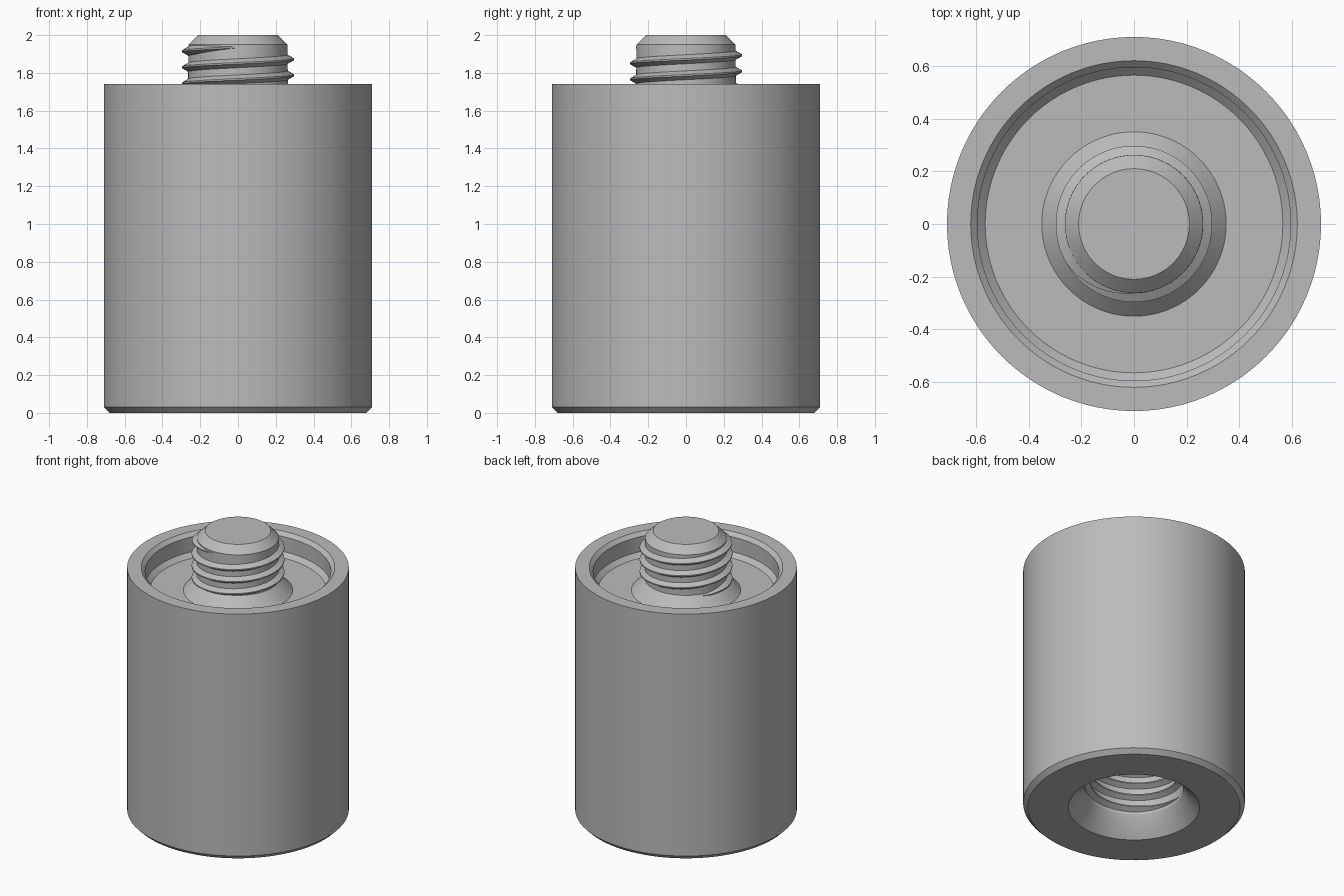
import bpy, bmesh, math

cube = bpy.data.objects.get("Cube")
if cube:
    bpy.data.objects.remove(cube, do_unlink=True)

SEGMENTS = 96
PITCH = 0.085

metal = bpy.data.materials.new("plain grey metal")
metal.use_nodes = True
GREY = (0.5, 0.5, 0.5, 1)
metal.diffuse_color = GREY
metal.node_tree.nodes["Principled BSDF"].inputs["Base Color"].default_value = GREY


def finish(name, bm):
    """Turn a bmesh into a smooth-shaded object with sharp edges kept."""
    mesh = bpy.data.meshes.new(name)
    bm.to_mesh(mesh)
    bm.free()
    mesh.materials.append(metal)
    obj = bpy.data.objects.new(name, mesh)
    bpy.context.collection.objects.link(obj)
    bpy.ops.object.select_all(action='DESELECT')
    obj.select_set(True)
    bpy.context.view_layer.objects.active = obj
    bpy.ops.object.shade_smooth_by_angle(angle=math.radians(25))
    return obj


def lathe(name, profile):
    """Spin an (r, z) profile, listed with its outside on the right."""
    bm = bmesh.new()
    rings = []
    for r, z in profile:
        count = SEGMENTS if r > 0 else 1
        rings.append([bm.verts.new((r * math.cos(math.tau * i / SEGMENTS),
                                    r * math.sin(math.tau * i / SEGMENTS), z))
                      for i in range(count)])
    for low, high in zip(rings, rings[1:]):
        for i in range(SEGMENTS):
            j = (i + 1) % SEGMENTS
            corners = [low[i % len(low)], low[j % len(low)],
                       high[j % len(high)], high[i % len(high)]]
            bm.faces.new(list(dict.fromkeys(corners)))
    return finish(name, bm)


def thread(name, root, crest, z_top, turns, top_angle):
    """Sweep a trapezoid ridge down a right-handed helix, fading at its ends."""
    bm = bmesh.new()
    steps = int(turns * SEGMENTS)
    fade = SEGMENTS / 6
    sections = []
    for i in range(steps + 1):
        a = top_angle - math.tau * i / SEGMENTS
        z = z_top - PITCH * i / SEGMENTS
        k = max(0.04, min(1, i / fade, (steps - i) / fade))
        tip = root + (crest - root) * k
        inner = root - math.copysign(0.006, crest - root)
        half = 0.005 + 0.023 * k
        section = [(inner, -half), (tip, -0.004), (tip, 0.004), (inner, half)]
        sections.append([bm.verts.new((r * math.cos(a), r * math.sin(a), z + dz))
                         for r, dz in section])
    for s, t in zip(sections, sections[1:]):
        for i in range(4):
            j = (i + 1) % 4
            bm.faces.new((s[i], s[j], t[j], t[i]))
    bm.faces.new(sections[0])
    bm.faces.new(sections[-1][::-1])
    bmesh.ops.recalc_face_normals(bm, faces=bm.faces)
    return finish(name, bm)


# Cylinder with a blind socket below and a chamfered recess on top
lathe("body", [(0, 0.56), (0.315, 0.56), (0.315, 0.13), (0.35, 0.07), (0.42, 0),
               (0.68, 0), (0.71, 0.03), (0.71, 1.74), (0.62, 1.74),
               (0.595, 1.715), (0.595, 1.61), (0.565, 1.58), (0.35, 1.58)])

# Stud with a flared foot and chamfered tip
lathe("stud", [(0.35, 1.58), (0.265, 1.665), (0.262, 1.95), (0.21, 2), (0, 2)])

# Outer ridge on the stud, inner ridge in the socket
thread("stud_thread", 0.262, 0.297, 1.936, 3.4, -math.pi / 2)
thread("socket_thread", 0.315, 0.28, 0.52, 4.3, -math.pi / 2)
